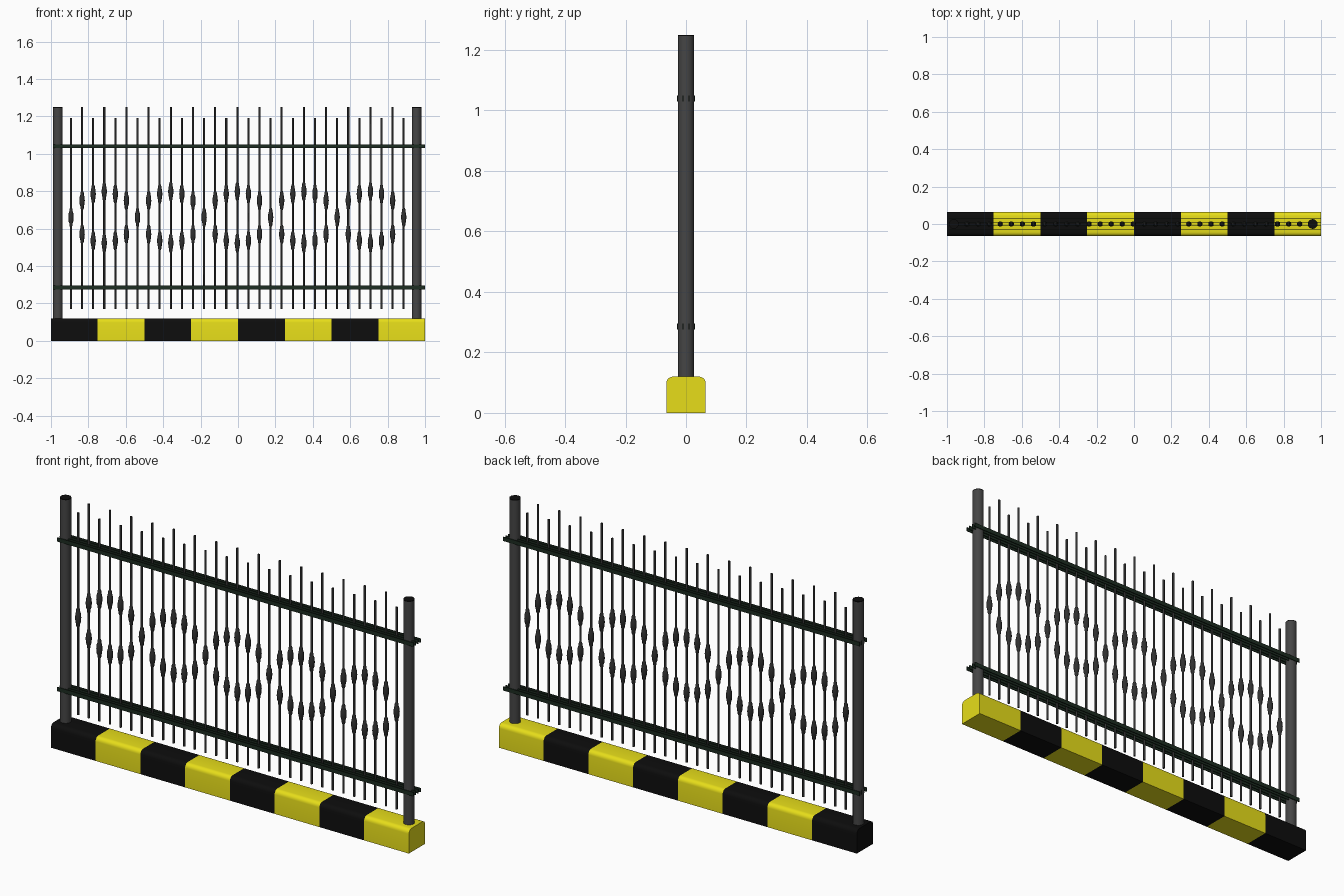
import bpy, bmesh, math
from mathutils import Vector

if "Cube" in bpy.data.objects:
    bpy.data.objects.remove(bpy.data.objects["Cube"])


def material(name, rgb):
    m = bpy.data.materials.new(name)
    m.diffuse_color = (*rgb, 1)
    m.use_nodes = True
    m.node_tree.nodes["Principled BSDF"].inputs["Base Color"].default_value = m.diffuse_color
    return m


BLACK = material("black_paint", (0.004, 0.004, 0.004))
YELLOW = material("yellow_paint", (0.8, 0.73, 0.01))
STEEL = material("post_steel", (0.06, 0.06, 0.06))
IRON = material("picket_iron", (0.03, 0.03, 0.03))
GREEN = material("rail_green", (0.012, 0.025, 0.015))


def finish(name, bm, mat, smooth=True):
    bmesh.ops.recalc_face_normals(bm, faces=bm.faces)
    me = bpy.data.meshes.new(name)
    bm.to_mesh(me)
    bm.free()
    me.materials.append(mat)
    ob = bpy.data.objects.new(name, me)
    bpy.context.collection.objects.link(ob)
    if smooth:
        bpy.ops.object.select_all(action='DESELECT')
        ob.select_set(True)
        bpy.context.view_layer.objects.active = ob
        bpy.ops.object.shade_smooth_by_angle(angle=math.radians(40))
    return ob


def lathe(name, x, profile, sides, mat):
    """Closed turned solid from (radius, z) points around a vertical axis at x."""
    bm = bmesh.new()
    rings = []
    for r, z in profile:
        rings.append([bm.verts.new((x + r * math.cos(math.tau * i / sides),
                                    r * math.sin(math.tau * i / sides), z))
                      for i in range(sides)])
    for a, b in zip(rings, rings[1:]):
        for i in range(sides):
            j = (i + 1) % sides
            bm.faces.new((a[i], a[j], b[j], b[i]))
    bm.faces.new(rings[0])
    bm.faces.new(rings[-1])
    return finish(name, bm, mat)


def box(name, lo, hi, mat):
    bm = bmesh.new()
    bmesh.ops.create_cube(bm, size=1)
    lo, hi = Vector(lo), Vector(hi)
    for v in bm.verts:
        v.co = (lo + hi) / 2 + Vector(a * b for a, b in zip(v.co, hi - lo))
    return finish(name, bm, mat, smooth=False)


# Striped kerb: rounded-top section extruded in eight alternating blocks
R, HALF, TOP = 0.022, 0.065, 0.12
section = [(HALF, 0)]
section += [(HALF - R + R * math.cos(a), TOP - R + R * math.sin(a))
            for a in (math.pi / 2 * i / 5 for i in range(6))]
section += [(-y, z) for y, z in reversed(section)]
for k in range(8):
    x0 = -1 + 0.25 * k
    bm = bmesh.new()
    face = bm.faces.new([bm.verts.new((x0, y, z)) for y, z in section])
    ext = bmesh.ops.extrude_face_region(bm, geom=[face], use_keep_orig=True)
    verts = [g for g in ext["geom"] if isinstance(g, bmesh.types.BMVert)]
    bmesh.ops.translate(bm, verts=verts, vec=(0.25, 0, 0))
    finish(f"kerb_block_{k}", bm, YELLOW if k % 2 else BLACK)

# End posts with dark caps
for side, x in (("left", -0.963), ("right", 0.955)):
    lathe(f"{side}_post", x, [(0.026, 0.11), (0.026, 1.246)], 24, STEEL)
    lathe(f"{side}_post_cap", x, [(0.026, 1.246), (0.026, 1.25)], 24, BLACK)

# Rails: thin flat bars clamped in front of and behind the pickets
for level, z in (("lower", 0.285), ("upper", 1.04)):
    for n, y in enumerate((-0.028, -0.01, 0.01, 0.028)):
        box(f"{level}_rail_{n}", (-0.99, y - 0.002, z - 0.01),
            (1.0, y + 0.002, z + 0.01), GREEN)

# Pickets: alternating heights, with ornaments that trace five ovals
ROD = 0.0055
KNOT = [(ROD, -0.05), (0.009, -0.042), (0.009, -0.032), (0.012, -0.024),
        (0.0145, 0), (0.012, 0.024), (0.009, 0.032), (0.009, 0.042), (ROD, 0.05)]
OFFSETS = (0, 0.09, 0.125, 0.138, 0.125, 0.09)
for i in range(31):
    off = OFFSETS[i % 6]
    centres = (0.66 - off, 0.66 + off) if off else (0.66,)
    profile = [(ROD, 0.17)]
    for c in centres:
        profile += [(r, c + dz) for r, dz in KNOT]
    profile.append((ROD, 1.25 if i % 2 else 1.19))
    lathe(f"picket_{i}", -0.893 + 0.0593 * i, profile, 10, IRON)
